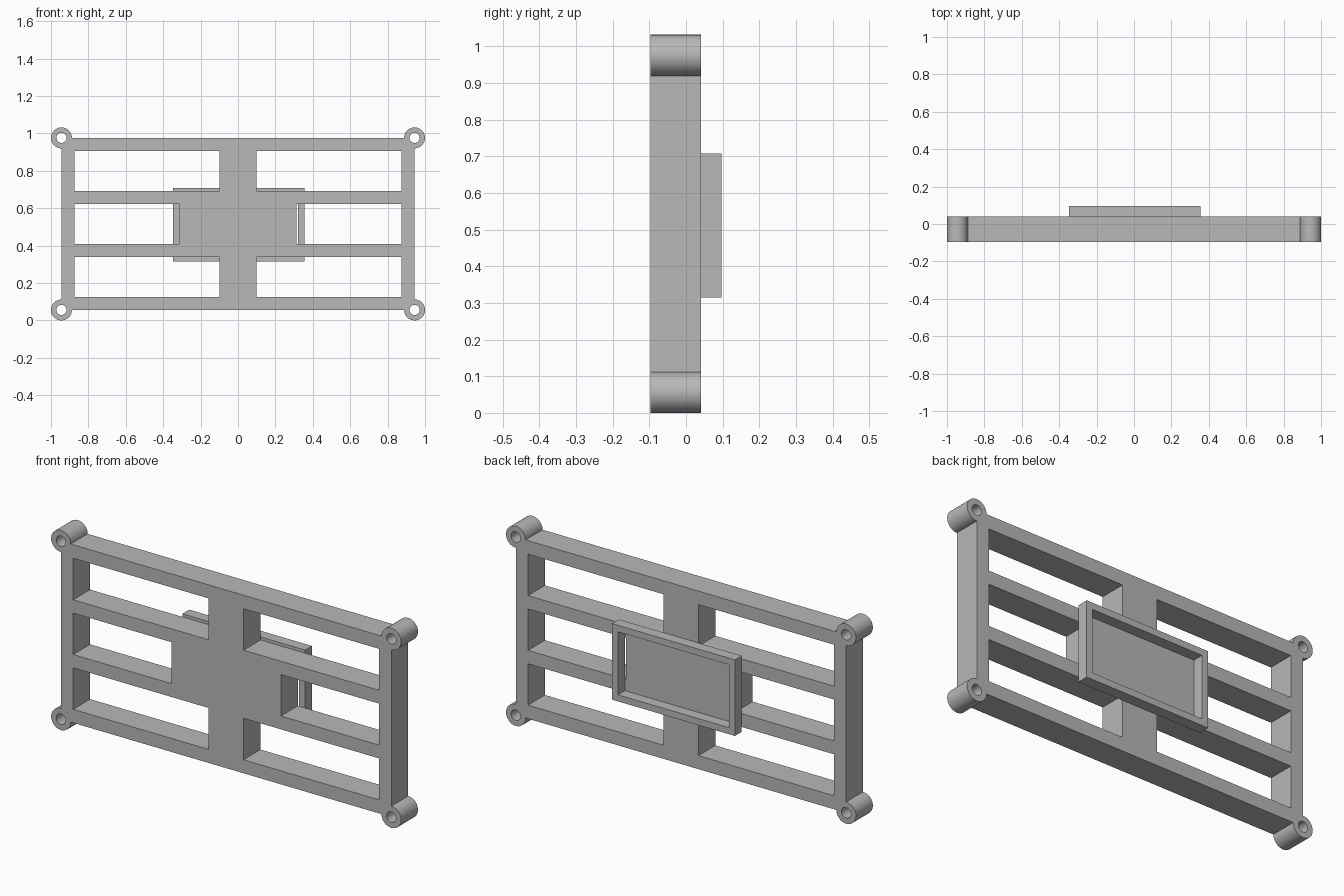
import bpy, bmesh
from math import cos, sin, pi, radians

if "Cube" in bpy.data.objects:
    bpy.data.objects.remove(bpy.data.objects["Cube"], do_unlink=True)

GREY = (0.48, 0.48, 0.48, 1)
grey = bpy.data.materials.new("plain grey")
grey.use_nodes = True
grey.diffuse_color = GREY
grey.node_tree.nodes["Principled BSDF"].inputs["Base Color"].default_value = GREY


def arc(cx, cz, r, start, span, steps):
    return [(cx + r * cos(start + span * i / steps), cz + r * sin(start + span * i / steps))
            for i in range(steps + 1)]


def rect(x0, x1, z0, z1):
    return [(x0, z0), (x1, z0), (x1, z1), (x0, z1)]


def plate(name, loops, y0, y1):
    """Solid plate facing -y: first loop is the outline, the others are openings."""
    curve = bpy.data.curves.new(name, "CURVE")
    curve.dimensions = "2D"
    curve.fill_mode = "BOTH"
    curve.extrude = (y1 - y0) / 2
    for loop in loops:
        spline = curve.splines.new("POLY")
        spline.points.add(len(loop) - 1)
        for point, (x, z) in zip(spline.points, loop):
            point.co = (x, z, 0, 1)
        spline.use_cyclic_u = True
    obj = bpy.data.objects.new(name, curve)
    bpy.context.collection.objects.link(obj)
    obj.rotation_euler.x = radians(90)
    obj.location.y = (y0 + y1) / 2
    bpy.ops.object.select_all(action="DESELECT")
    obj.select_set(True)
    bpy.context.view_layer.objects.active = obj
    bpy.ops.object.convert(target="MESH")
    obj = bpy.context.object
    bpy.ops.object.transform_apply(location=True, rotation=True, scale=True)
    bm = bmesh.new()
    bm.from_mesh(obj.data)
    bmesh.ops.remove_doubles(bm, verts=bm.verts, dist=0.0001)
    bmesh.ops.recalc_face_normals(bm, faces=bm.faces)
    bm.to_mesh(obj.data)
    bm.free()
    obj.data.materials.clear()
    obj.data.materials.append(grey)
    bpy.ops.object.shade_smooth_by_angle(angle=radians(30))
    return obj


# Frame dimensions
MID, HALF_H, HALF_W = 0.516, 0.46, 0.944
RING, HOLE = 0.056, 0.027
FRONT, BACK = -0.097, 0.041
corners = [(HALF_W, MID + HALF_H), (-HALF_W, MID + HALF_H),
           (-HALF_W, MID - HALF_H), (HALF_W, MID - HALF_H)]

# Outline with round screw bosses at the corners
outline = []
for i, (x, z) in enumerate(corners):
    outline += arc(x, z, RING, (i - 1) * pi / 2, 1.5 * pi, 36)
loops = [outline]

# Screw holes
for x, z in corners:
    loops.append(arc(x, z, HOLE, 0, 2 * pi, 32)[:-1])

# Openings between the rails, the middle pair stopping at the centre block
INNER = 0.874
for offset, inside in ((-0.283, 0.1), (0, 0.313), (0.283, 0.1)):
    z0, z1 = MID + offset - 0.107, MID + offset + 0.107
    loops.append(rect(inside, INNER, z0, z1))
    loops.append(rect(-INNER, -inside, z0, z1))
plate("mounting_frame", loops, FRONT, BACK)

# Raised rim on the back
WALL = 0.034
x0, x1, z0, z1 = -0.347, 0.355, 0.315, 0.708
plate("back_tray_rim", [rect(x0, x1, z0, z1),
                        rect(x0 + WALL, x1 - WALL, z0 + WALL, z1 - WALL)], BACK, 0.097)
